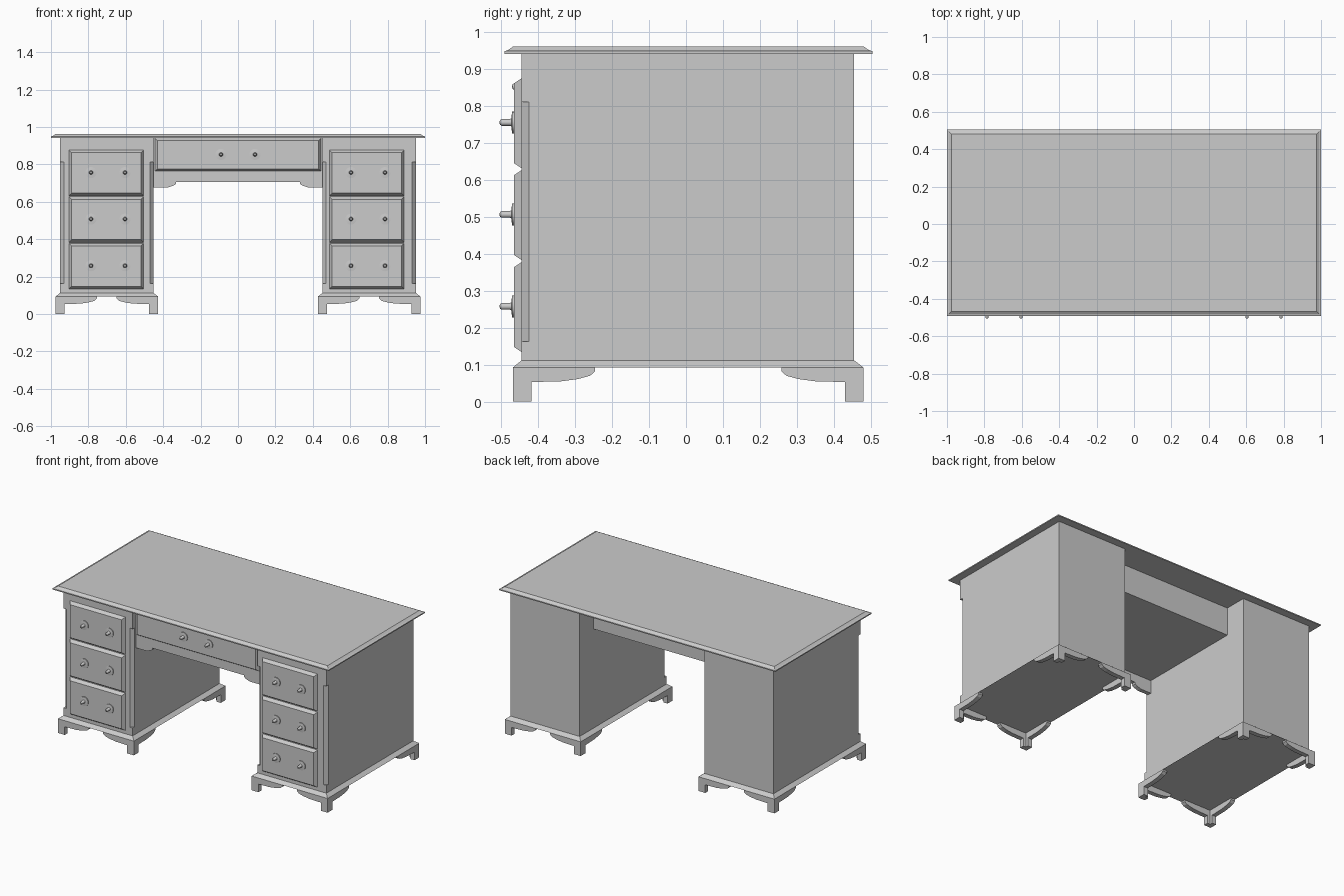
import bpy, bmesh, math
from mathutils import Matrix, Vector

cube = bpy.data.objects.get("Cube")
if cube:
    bpy.data.objects.remove(cube, do_unlink=True)

grey = bpy.data.materials.new("plain grey")
grey.use_nodes = True
grey.diffuse_color = (0.6, 0.6, 0.6, 1)
for node in grey.node_tree.nodes:
    if node.type == 'BSDF_PRINCIPLED':
        node.inputs["Base Color"].default_value = (0.6, 0.6, 0.6, 1)


def finish(name, bm):
    bmesh.ops.remove_doubles(bm, verts=bm.verts, dist=1e-5)
    bmesh.ops.recalc_face_normals(bm, faces=bm.faces)
    mesh = bpy.data.meshes.new(name)
    bm.to_mesh(mesh)
    bm.free()
    mesh.materials.append(grey)
    obj = bpy.data.objects.new(name, mesh)
    bpy.context.collection.objects.link(obj)
    return obj


def loft(name, rings):
    """Join rings of points with side faces and cap both ends."""
    bm = bmesh.new()
    loops = [[bm.verts.new(p) for p in ring] for ring in rings]
    for a, b in zip(loops, loops[1:]):
        for i in range(len(a)):
            j = (i + 1) % len(a)
            bm.faces.new((a[i], a[j], b[j], b[i]))
    bm.faces.new(loops[0])
    bm.faces.new(loops[-1])
    return finish(name, bm)


def flat_ring(x0, x1, y0, y1, z):
    return [(x0, y0, z), (x1, y0, z), (x1, y1, z), (x0, y1, z)]


def upright_ring(x0, x1, z0, z1, y):
    return [(x0, y, z0), (x1, y, z0), (x1, y, z1), (x0, y, z1)]


def box(name, x0, x1, y0, y1, z0, z1):
    return loft(name, [flat_ring(x0, x1, y0, y1, z) for z in (z0, z1)])


def drawer(name, cx, width, z0, z1, back, front):
    # Raised front with sloping edges
    h, b = width / 2, 0.014
    return loft(name, [upright_ring(cx - h, cx + h, z0, z1, back + 0.01),
                       upright_ring(cx - h, cx + h, z0, z1, back),
                       upright_ring(cx - h + b, cx + h - b, z0 + b, z1 - b, front)])


def knob(name, x, y, z):
    # Turned knob on a thin round plate, pointing forward
    profile = [(0, 0), (0.03, 0), (0.03, 0.006), (0.011, 0.008), (0.009, 0.012),
               (0.009, 0.034), (0.006, 0.039), (0, 0.04)]
    bm = bmesh.new()
    verts = [bm.verts.new((r, -d, 0)) for r, d in profile]
    edges = [bm.edges.new(pair) for pair in zip(verts, verts[1:])]
    bmesh.ops.spin(bm, geom=verts + edges, cent=(0, 0, 0), axis=(0, 1, 0),
                   angle=math.tau, steps=16, use_merge=True)
    bmesh.ops.translate(bm, verts=bm.verts, vec=(x, y, z))
    obj = finish(name, bm)
    bpy.ops.object.select_all(action='DESELECT')
    obj.select_set(True)
    bpy.context.view_layer.objects.active = obj
    bpy.ops.object.shade_smooth_by_angle(angle=math.radians(35))


def chamfer_corners(obj, corners, z0, z1, cut):
    # Stopped chamfers on upright corners
    for x, y in corners:
        side = cut * math.sqrt(2)
        bm = bmesh.new()
        bmesh.ops.create_cube(bm, size=1, matrix=(
            Matrix.Translation(Vector((x, y, (z0 + z1) / 2)))
            @ Matrix.Rotation(math.pi / 4, 4, 'Z')
            @ Matrix.Diagonal((side, side, z1 - z0, 1))))
        cutter = finish("chamfer_cutter", bm)
        cutter.hide_render = True
        mod = obj.modifiers.new("chamfer", 'BOOLEAN')
        mod.operation, mod.solver, mod.object = 'DIFFERENCE', 'EXACT', cutter
        bpy.context.view_layer.objects.active = obj
        bpy.ops.object.modifier_apply(modifier=mod.name)
        bpy.data.objects.remove(cutter, do_unlink=True)


# Table top with moulded edge
loft("table_top", [flat_ring(-1 + i, 1 - i, -0.492 + i, 0.505 - i, z)
                   for i, z in ((0, 0.942), (0, 0.949), (0.01, 0.952), (0.024, 0.962))])

FRONT, BACK = -0.445, 0.455
PLINTH_FRONT, PLINTH_BACK, PLINTH_Z = -0.468, 0.48, 0.093
foot_profile = [(0, 0), (0.049, 0), (0.049, 0.053), (0.13, 0.055), (0.175, 0.061),
                (0.208, 0.07), (0.222, 0.082), (0.222, PLINTH_Z), (0, PLINTH_Z)]
THICK = 0.03

for side, s in (("right", -1), ("left", 1)):
    cx = s * 0.7015
    # Pedestal carcass with chamfered front corners
    x0, x1 = cx - 0.25, cx + 0.25
    carcass = box(side + "_pedestal", x0, x1, FRONT, BACK, 0.1, 0.943)
    chamfer_corners(carcass, [(x0, FRONT), (x1, FRONT)], 0.163, 0.812, 0.02)

    # Sloping plinth moulding
    p0, p1 = cx - 0.275, cx + 0.275
    loft(side + "_plinth", [flat_ring(p0, p1, PLINTH_FRONT, PLINTH_BACK, PLINTH_Z),
                            flat_ring(x0, x1, FRONT, BACK, 0.112)])

    # Bracket feet: two shaped boards meeting at each corner
    for fx, dx in ((p0, 1), (p1, -1)):
        for fy, dy in ((PLINTH_FRONT, 1), (PLINTH_BACK, -1)):
            loft(side + "_foot_across", [[(fx + dx * u, fy + dy * t, z) for u, z in foot_profile]
                                         for t in (0, THICK)])
            loft(side + "_foot_along", [[(fx + dx * t, fy + dy * max(u, THICK), z)
                                         for u, z in foot_profile] for t in (0, THICK)])

    # Three drawers, two knobs each
    drawer_x = -0.704 if s < 0 else 0.688
    for i in range(3):
        z = 0.256 + 0.249 * i
        drawer(f"{side}_drawer_{i + 1}", drawer_x, 0.4, z - 0.122, z + 0.122, FRONT, -0.466)
        for k in (-0.091, 0.091):
            knob(f"{side}_knob", s * 0.695 + k, -0.465, z + 0.002)

# Centre drawer box between the pedestals
box("centre_box", -0.452, 0.452, -0.41, 0.31, 0.76, 0.943)
drawer("centre_drawer", 0, 0.888, 0.762, 0.941, -0.41, -0.432)
for k in (-0.091, 0.091):
    knob("centre_knob", k, -0.431, 0.853)

# Shaped apron below the centre drawer
half = [(0.452, 0.676), (0.375, 0.676), (0.345, 0.686), (0.333, 0.694), (0.33, 0.706)]
outline = ([(-0.452, 0.765)] + [(-x, z) for x, z in half]
           + list(reversed(half)) + [(0.452, 0.765)])
loft("centre_apron", [[(x, y, z) for x, z in outline] for y in (-0.412, -0.385)])
